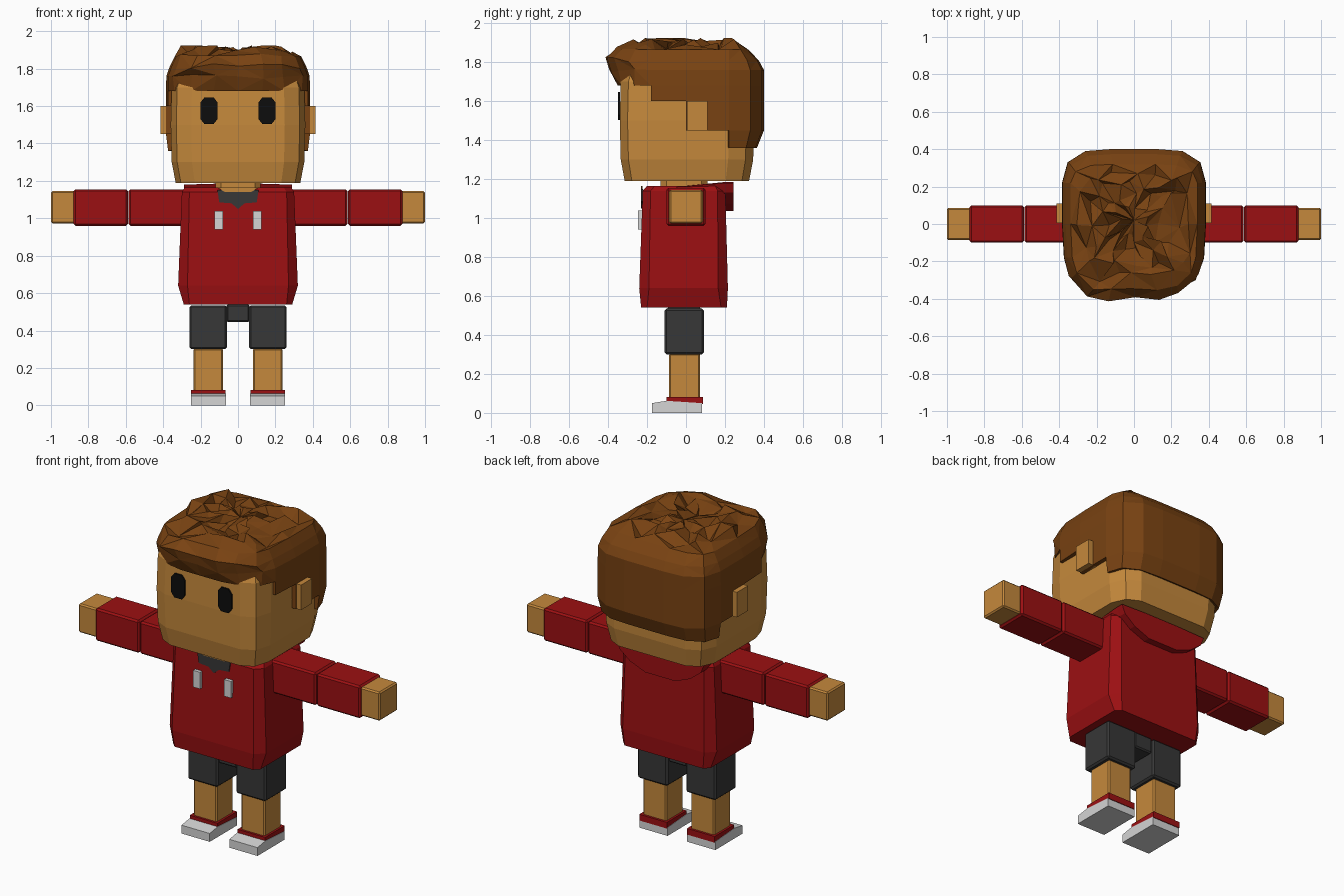
import bpy
import bmesh
import random

random.seed(4)
cube = bpy.data.objects.get("Cube")
if cube:
    bpy.data.objects.remove(cube)


def material(name, r, g, b):
    m = bpy.data.materials.new(name)
    m.use_nodes = True
    m.diffuse_color = (r, g, b, 1)
    m.node_tree.nodes["Principled BSDF"].inputs["Base Color"].default_value = (r, g, b, 1)
    return m


SKIN = material("skin", 0.56, 0.25, 0.045)
HAIR = material("brown_hair", 0.19, 0.055, 0.006)
RED = material("red_cloth", 0.33, 0.005, 0.006)
GREY = material("dark_grey_cloth", 0.038, 0.038, 0.038)
WHITE = material("off_white", 0.66, 0.66, 0.66)
BLACK = material("black", 0.004, 0.004, 0.004)


def finish(name, bm, mat, bevel=0):
    bmesh.ops.recalc_face_normals(bm, faces=bm.faces)
    mesh = bpy.data.meshes.new(name)
    bm.to_mesh(mesh)
    bm.free()
    mesh.materials.append(mat)
    ob = bpy.data.objects.new(name, mesh)
    bpy.context.collection.objects.link(ob)
    if bevel:
        mod = ob.modifiers.new("bevel", "BEVEL")
        mod.width = bevel
        mod.segments = 1
    return ob


def loft(name, rings, mat, bevel=0):
    """Skin a stack of equal-length rings and cap both ends."""
    bm = bmesh.new()
    rows = [[bm.verts.new(p) for p in ring] for ring in rings]
    n = len(rows[0])
    for a, b in zip(rows, rows[1:]):
        for i in range(n):
            j = (i + 1) % n
            bm.faces.new((a[i], a[j], b[j], b[i]))
    bm.faces.new(rows[0][::-1])
    bm.faces.new(rows[-1])
    return finish(name, bm, mat, bevel)


def box(name, x, y, z, mat, bevel=0):
    rings = [[(x[0], y[0], h), (x[1], y[0], h), (x[1], y[1], h), (x[0], y[1], h)] for h in z]
    return loft(name, rings, mat, bevel)


def mirrored(half):
    """Complete a half outline given on the +x side."""
    return half + [(-x, v) for x, v in reversed(half) if x > 0]


def plate(name, outline, y0, y1, mat):
    return loft(name, [[(x, y, z) for x, z in outline] for y in (y0, y1)], mat)


def chamfered(hx, y0, y1, c, z):
    half = [(hx - c, y0), (hx, y0 + c), (hx, y1 - c), (hx - c, y1)]
    return [(x, y, z) for x, y in mirrored(half)]


# Head and neck
outline = mirrored([(.25, -.34), (.33, -.30), (.36, -.2), (.36, .22), (.32, .31), (.24, .35)])
loft("head", [[(x * s, y * s, z) for x, y in outline]
              for z, s in ((1.19, .925), (1.3, .985), (1.5, 1), (1.7, .985), (1.79, .9))], SKIN)
loft("neck", [chamfered(.12, -.13, .11, .03, z) for z in (1.1, 1.2)], SKIN)

# Hoodie body with hood folded on the back
loft("hoodie", [chamfered(.29, -.23, .21, .03, .54), chamfered(.32, -.24, .215, .05, .64),
                chamfered(.3, -.222, .202, .04, 1.14), chamfered(.285, -.2, .19, .04, 1.165)], RED)
hood_half = [(.12, 1.185), (.29, 1.18), (.27, 1.13), (.2, 1.075), (.1, 1.035)]
hood = mirrored(hood_half)
front = mirrored([(x, 1.16 if z > 1.15 else 1.1) for x, z in hood_half])
loft("hood", [[(x, -.05, z) for x, z in front], [(x, .2, z) for x, z in hood],
              [(x, .245, z) for x, z in hood]], RED)
plate("shirt_collar", mirrored([(.11, 1.15), (.1, 1.085), (.035, 1.08), (0, 1.05)]),
      -.23, -.221, GREY)
plate("neck_opening", mirrored([(.11, 1.165), (.07, 1.14)]), -.231, -.222, SKIN)
box("hips", (-.062, .062), (-.1, .08), (.445, .54), GREY, .008)

# Paired parts
for side, s in (("left", 1), ("right", -1)):
    def pair(name, x, y, z, mat, bevel=0):
        box(side + "_" + name, sorted((x[0] * s, x[1] * s)), y, z, mat, bevel)

    pair("upper_arm", (.27, .585), (-.1, .1), (.96, 1.155), RED, .01)
    pair("forearm", (.588, .88), (-.1, .1), (.96, 1.155), RED, .01)
    pair("hand", (.87, 1), (-.086, .086), (.973, 1.145), SKIN, .008)
    pair("shorts_leg", (.06, .26), (-.11, .092), (.3, .535), GREY, .01)
    pair("shin", (.08, .237), (-.087, .072), (.07, .305), SKIN, .008)
    pair("ankle_cuff", (.067, .25), (-.1, .086), (.045, .082), RED)
    pair("drawstring", (.08, .125), (-.246, -.2), (.94, 1.04), WHITE)
    pair("ear", (.34, .415), (.005, .11), (1.45, 1.6), SKIN)

    # Shoe sole with a toe that slopes to the front
    profile = [(-.175, 0), (.082, 0), (.082, .05), (-.1, .062), (-.175, .05)]
    loft(side + "_shoe", [[(x * s, y, z) for y, z in profile] for x in (.065, .252)], WHITE)

    # Eye with clipped corners
    eye = [(-.045, -.045), (-.024, -.072), (.024, -.072), (.045, -.045)]
    eye += [(-x, -z) for x, z in eye]
    plate(side + "_eye", [(s * .155 + x, 1.575 + z) for x, z in eye], -.349, -.34, BLACK)


# Hair: stepped hairline below, ragged tufts on top
section = mirrored([(0, -.385), (.13, -.385), (.25, -.36), (.34, -.28), (.375, -.18),
                    (.385, 0), (.385, .22), (.355, .33), (.26, .39), (.13, .4), (0, .4)])


def hairline(y):
    if y < -.18:
        return 1.68
    if y < 0:
        return 1.6
    return 1.45 if y < .22 else 1.36


def hair_ring(z, sx, front_scale, back_scale):
    ring = []
    for x, y in section:
        if y < -.18:
            y = -.18 + (y + .18) * front_scale
        elif y > .22:
            y = .22 + (y - .22) * back_scale
        wild = .016 if y < -.18 and z > 1.7 else 0
        ring.append((x * sx + random.uniform(-wild, wild), y + random.uniform(-wild, wild),
                     z + random.uniform(-wild, wild)))
    return ring


levels = [(1.36, .97, .8, .8), (1.45, 1, .8, 1), (1.6, 1, .8, 1), (1.68, 1, .83, 1),
          (1.76, .995, .99, 1), (1.81, .95, 1.07, .85), (1.865, .88, .87, .55)]
rings = [hair_ring(*level) for level in levels]
rim = rings[-1]
for k in (.82, .63, .43, .22):
    rings.append([(x * k + random.uniform(-.03, .03), y * k + random.uniform(-.03, .03),
                   1.88 + random.uniform(-.03, .045)) for x, y, z in rim])

bm = bmesh.new()
rows = [[bm.verts.new(p) for p in ring] for ring in rings]
n = len(section)
for r, (a, b) in enumerate(zip(rows, rows[1:])):
    for i in range(n):
        j = (i + 1) % n
        middle_y = (section[i][1] + section[j][1]) / 2
        if r < 3 and levels[r + 1][0] < hairline(middle_y) + .01:
            continue
        if r < 3:
            bm.faces.new((a[i], a[j], b[j], b[i]))
        elif (i + r) % 2:
            bm.faces.new((a[i], a[j], b[j]))
            bm.faces.new((a[i], b[j], b[i]))
        else:
            bm.faces.new((a[i], a[j], b[i]))
            bm.faces.new((a[j], b[j], b[i]))
crown = bm.verts.new((0, .02, 1.89))
for i in range(n):
    bm.faces.new((rows[-1][i], rows[-1][(i + 1) % n], crown))
bmesh.ops.delete(bm, geom=[v for v in bm.verts if not v.link_faces], context="VERTS")
hair = finish("hair", bm, HAIR)
shell = hair.modifiers.new("thickness", "SOLIDIFY")
shell.thickness = .03
shell.offset = -1
